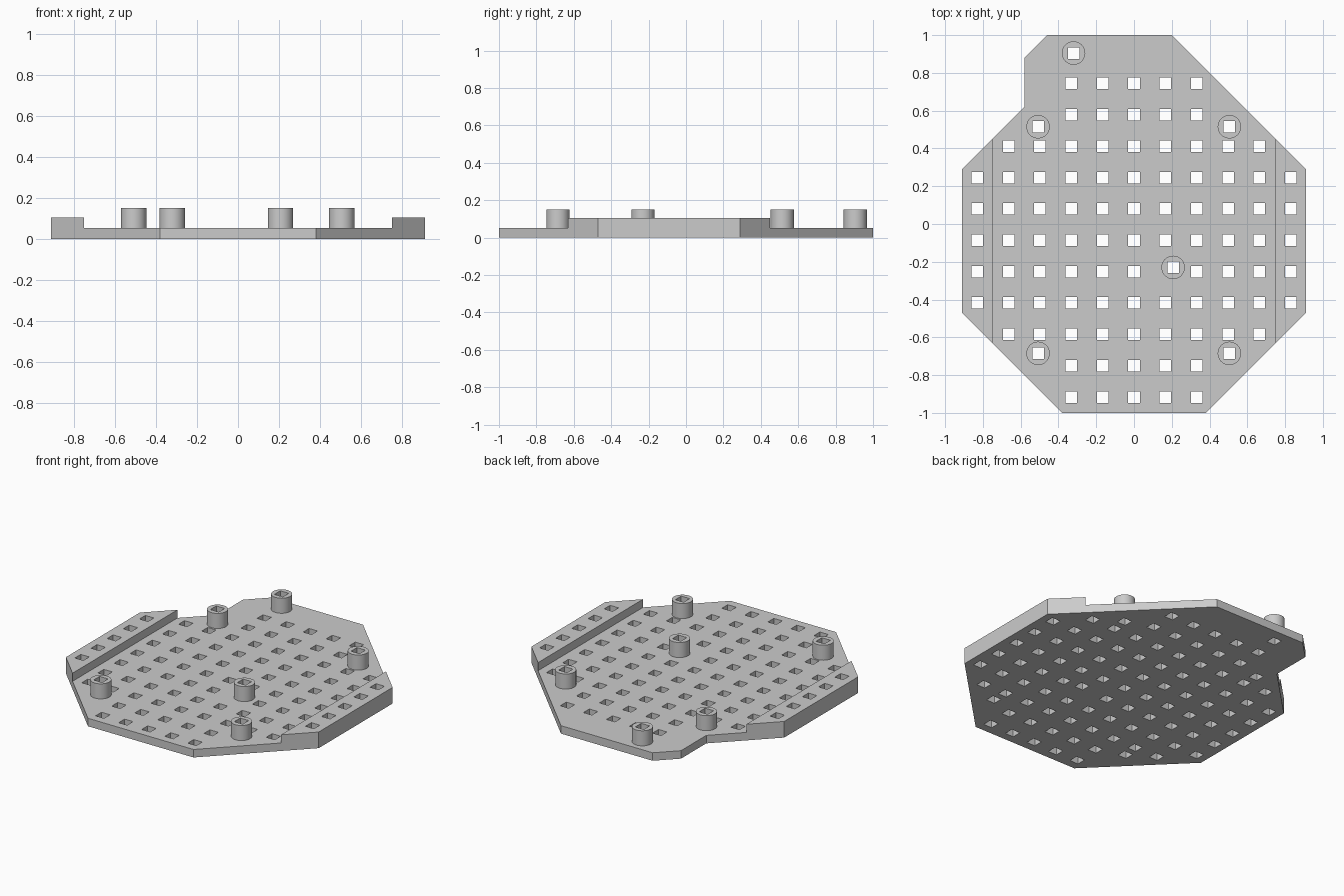
import bpy
import bmesh
from mathutils import Matrix

cube = bpy.data.objects.get("Cube")
if cube:
    bpy.data.objects.remove(cube, do_unlink=True)

PLATE_TOP, RAIL_TOP, POST_TOP = 0.052, 0.105, 0.15
RAIL_X = 0.75
PITCH = 0.166
HOLE = 0.061
POST_RADIUS = 0.062

grey = bpy.data.materials.new("plain grey")
grey.use_nodes = True
colour = (0.6, 0.6, 0.6, 1)
grey.diffuse_color = colour
grey.node_tree.nodes["Principled BSDF"].inputs["Base Color"].default_value = colour


def make_object(name, bm):
    bmesh.ops.recalc_face_normals(bm, faces=bm.faces)
    mesh = bpy.data.meshes.new(name)
    bm.to_mesh(mesh)
    bm.free()
    mesh.materials.append(grey)
    obj = bpy.data.objects.new(name, mesh)
    bpy.context.collection.objects.link(obj)
    return obj


def add_box(bm, x, y, z0, z1, width, depth):
    place = Matrix.Translation((x, y, (z0 + z1) / 2))
    size = Matrix.Diagonal((width, depth, z1 - z0, 1))
    bmesh.ops.create_cube(bm, size=1, matrix=place @ size)


def cut(obj, cutter):
    mod = obj.modifiers.new("cut", "BOOLEAN")
    mod.operation = "DIFFERENCE"
    mod.solver = "EXACT"
    mod.object = cutter
    bpy.ops.object.select_all(action="DESELECT")
    bpy.context.view_layer.objects.active = obj
    obj.select_set(True)
    bpy.ops.object.modifier_apply(modifier=mod.name)
    bpy.data.objects.remove(cutter, do_unlink=True)


# Clipped octagonal base, raised to rail height
outline = [(-0.46, 1), (0.2, 1), (0.91, 0.29), (0.91, -0.47), (0.38, -1),
           (-0.38, -1), (-0.91, -0.47), (-0.91, 0.29), (-0.58, 0.62), (-0.58, 0.88)]
bm = bmesh.new()
face = bm.faces.new([bm.verts.new((x, y, 0)) for x, y in outline])
walls = bmesh.ops.extrude_face_region(bm, geom=[face])
top = [v for v in walls["geom"] if isinstance(v, bmesh.types.BMVert)]
bmesh.ops.translate(bm, verts=top, vec=(0, 0, RAIL_TOP))
base = make_object("base_plate", bm)

# Wide channel that leaves a raised rail along each side
bm = bmesh.new()
add_box(bm, 0, 0, PLATE_TOP, 1, 2 * RAIL_X, 3)
cut(base, make_object("channel_cutter", bm))

# Grid of square holes, with the post holes carried through the plate
posts = [(-0.32, 0.905), (-0.508, 0.515), (0.505, 0.515),
         (0.207, -0.23), (-0.508, -0.685), (0.505, -0.685)]
columns_each_side = [2, 2, 4, 5, 5, 5, 5, 5, 4, 2, 2]
bm = bmesh.new()
for row, reach in enumerate(columns_each_side):
    y = 0.744 - row * PITCH
    for column in range(-reach, reach + 1):
        x = column * PITCH
        if all(abs(x - px) > HOLE or abs(y - py) > HOLE for px, py in posts):
            add_box(bm, x, y, -0.1, 0.3, HOLE, HOLE)
for x, y in posts:
    add_box(bm, x, y, -0.1, 0.3, HOLE, HOLE)
cut(base, make_object("hole_cutter", bm))

# Round standoff posts with square bores
for number, (x, y) in enumerate(posts, 1):
    bm = bmesh.new()
    bmesh.ops.create_cone(bm, cap_ends=True, segments=40, radius1=POST_RADIUS,
                          radius2=POST_RADIUS, depth=POST_TOP - PLATE_TOP,
                          matrix=Matrix.Translation((x, y, (POST_TOP + PLATE_TOP) / 2)))
    post = make_object(f"standoff_post_{number}", bm)
    bm = bmesh.new()
    add_box(bm, x, y, -0.1, 0.3, HOLE, HOLE)
    cut(post, make_object("bore_cutter", bm))
    bpy.ops.object.shade_smooth_by_angle()
